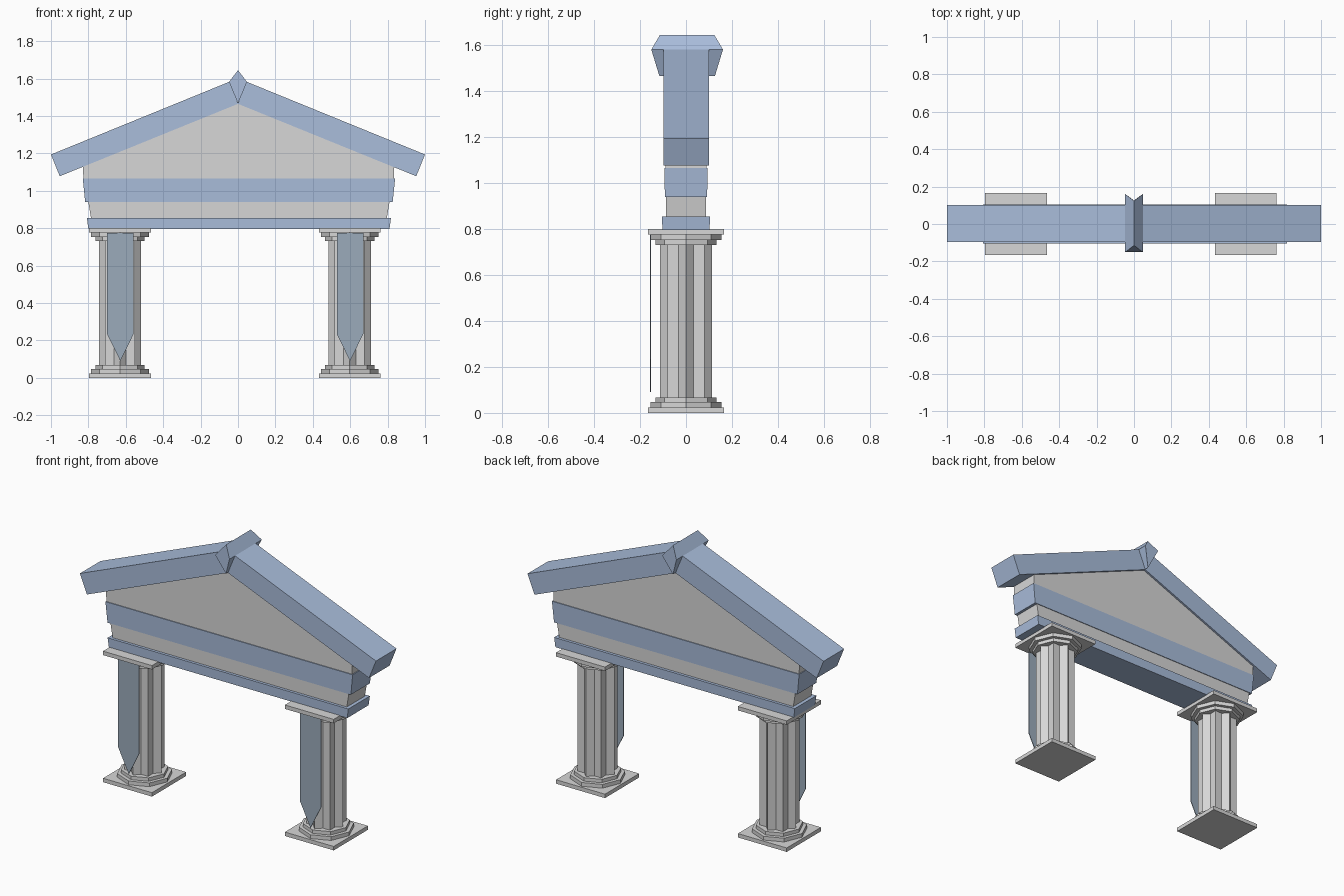
import bpy, bmesh, math

if "Cube" in bpy.data.objects:
    bpy.data.objects.remove(bpy.data.objects["Cube"])


def material(name, rgb):
    m = bpy.data.materials.new(name)
    m.diffuse_color = (*rgb, 1)
    m.use_nodes = True
    m.node_tree.nodes["Principled BSDF"].inputs["Base Color"].default_value = m.diffuse_color
    return m


STONE = material("pale_stone", (0.68, 0.68, 0.68))
BLUE = material("light_blue", (0.40, 0.51, 0.71))
CLOTH = material("banner_grey_blue", (0.33, 0.41, 0.50))


def loft(name, rings, mat):
    """Skin a stack of equal-length point rings and cap both ends."""
    bm = bmesh.new()
    loops = [[bm.verts.new(p) for p in ring] for ring in rings]
    n = len(loops[0])
    for a, b in zip(loops, loops[1:]):
        for i in range(n):
            j = (i + 1) % n
            bm.faces.new((a[i], a[j], b[j], b[i]))
    bm.faces.new(loops[0][::-1])
    bm.faces.new(loops[-1])
    bmesh.ops.recalc_face_normals(bm, faces=bm.faces)
    mesh = bpy.data.meshes.new(name)
    bm.to_mesh(mesh)
    bm.free()
    mesh.materials.append(mat)
    ob = bpy.data.objects.new(name, mesh)
    bpy.context.collection.objects.link(ob)
    return ob


def extrude_y(name, profile, y0, y1, mat):
    return loft(name, [[(x, y, z) for x, z in profile] for y in (y0, y1)], mat)


def rect(hx, hy, z, cx=0.0):
    return [(cx - hx, -hy, z), (cx + hx, -hy, z), (cx + hx, hy, z), (cx - hx, hy, z)]


def polygon(cx, radii, z, n):
    ring = []
    for i in range(n):
        a, r = 2 * math.pi * i / n, radii[i % len(radii)]
        ring.append((cx + r * math.cos(a), r * math.sin(a), z))
    return ring


# Columns with stepped base, fluted shaft, stepped capital and hanging banner
for side, cx in (("left", -0.631), ("right", 0.597)):
    for part, flip in (("base", False), ("capital", True)):
        def zz(z):
            return 0.8 - z if flip else z
        loft(f"{side}_{part}_slab", [rect(0.165, 0.165, zz(z), cx) for z in (0, 0.024)], STONE)
        for k, (r, z0, z1) in enumerate(((0.154, 0.024, 0.047), (0.132, 0.047, 0.068))):
            loft(f"{side}_{part}_step_{k + 1}",
                 [polygon(cx, (r,), zz(z), 8) for z in (z0, z1)], STONE)
    loft(f"{side}_fluted_shaft",
         [polygon(cx, (0.113, 0.086), z, 16) for z in (0.06, 0.74)], STONE)
    bx = cx + 0.002
    extrude_y(f"{side}_banner",
              [(bx - 0.071, 0.775), (bx - 0.071, 0.235), (bx, 0.09),
               (bx + 0.071, 0.235), (bx + 0.071, 0.775)], -0.156, -0.152, CLOTH)

# Entablature: three flared courses (half width and depth at bottom and top)
for name, z0, z1, w0, w1, d0, d1, mat in (
        ("lower_beam", 0.797, 0.855, 0.805, 0.813, 0.103, 0.104, BLUE),
        ("frieze", 0.855, 0.94, 0.791, 0.805, 0.087, 0.088, STONE),
        ("cornice", 0.94, 1.066, 0.822, 0.835, 0.092, 0.094, BLUE)):
    loft(name, [rect(w0, d0, z0, 0.005), rect(w1, d1, z1, 0.005)], mat)

# Gable wall
extrude_y("gable_wall", [(-0.826, 1.066), (0.834, 1.066), (0.834, 1.13),
                         (0, 1.467), (-0.83, 1.13)], -0.089, 0.089, STONE)

# Sloping roof beams
for side, s in (("left", -1), ("right", 1)):
    extrude_y(f"{side}_roof_beam", [(s * x, z) for x, z in (
        (0, 1.465), (0.953, 1.078), (1.0, 1.194), (0.046, 1.583))], -0.097, 0.101, BLUE)

# Ridge cap: kite-shaped prism with points set back at top and bottom
kite = [(0, 1.645, 0.119), (0.048, 1.582, 0.156), (0, 1.467, 0.121), (-0.048, 1.582, 0.156)]
loft("ridge_cap", [[(x, 0.005 + s * d, z) for x, z, d in kite] for s in (-1, 1)], BLUE)
